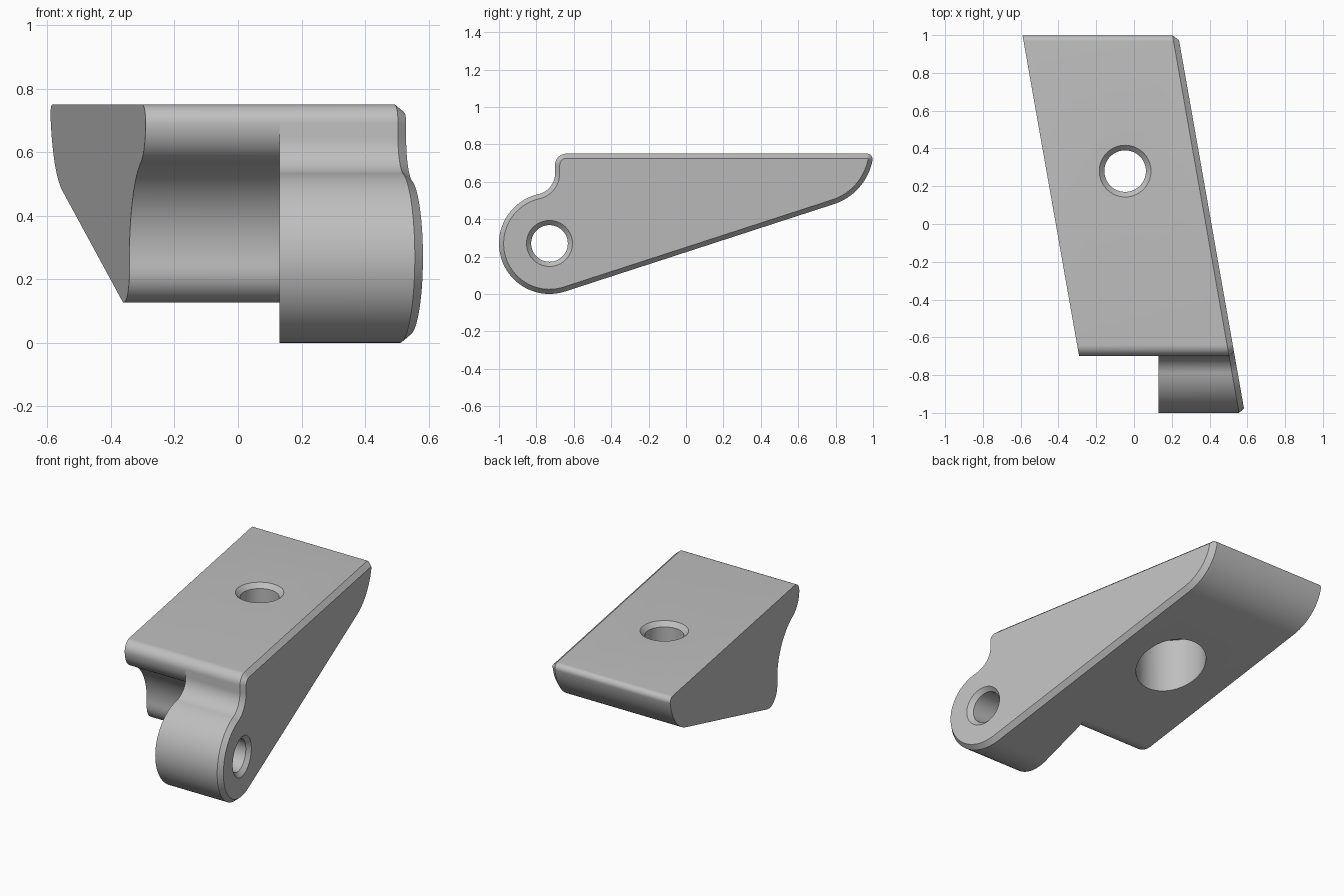
import bpy
import bmesh
from math import sin, cos, radians, degrees, atan2, sqrt, hypot, tan
from mathutils import Vector

cube = bpy.data.objects.get("Cube")
if cube:
    bpy.data.objects.remove(cube, do_unlink=True)

SHEAR = tan(radians(10))      # slant of both side faces
SLOPE = radians(18)           # rise of the underside
PIVOT = (-0.73, 0.27)
LUG_R = 0.27


def arc(c, r, a0, a1, n=16):
    """Points on an arc from angle a0 to a1 in degrees."""
    angles = [radians(a0 + (a1 - a0) * i / n) for i in range(n + 1)]
    return [(c[0] + r * cos(a), c[1] + r * sin(a)) for a in angles]


def angle(a, b):
    return degrees(atan2(b[1] - a[1], b[0] - a[0]))


def inset(points, d):
    """Move a counterclockwise outline inward by d."""
    result = []
    for i, p in enumerate(points):
        a, b = Vector(points[i - 1]), Vector(points[(i + 1) % len(points)])
        p = Vector(p)
        t = ((p - a).normalized() + (b - p).normalized()).normalized()
        result.append((p.x - t.y * d, p.y + t.x * d))
    return result


def loft(name, rings):
    """Join equal rings of points into a closed solid."""
    bm = bmesh.new()
    loops = [[bm.verts.new(p) for p in ring] for ring in rings]
    for a, b in zip(loops, loops[1:]):
        for i in range(len(a)):
            bm.faces.new((a[i - 1], a[i], b[i], b[i - 1]))
    bm.faces.new(loops[0])
    bm.faces.new(loops[-1])
    bmesh.ops.recalc_face_normals(bm, faces=bm.faces)
    mesh = bpy.data.meshes.new(name)
    bm.to_mesh(mesh)
    bm.free()
    obj = bpy.data.objects.new(name, mesh)
    bpy.context.collection.objects.link(obj)
    return obj


def slanted(points, x):
    return [(x - SHEAR * y, y, z) for y, z in points]


def cut(target, cutter):
    """Subtract the cutter and discard it."""
    cutter.hide_render = True
    mod = target.modifiers.new("cut", "BOOLEAN")
    mod.operation = "DIFFERENCE"
    mod.solver = "EXACT"
    mod.object = cutter
    bpy.context.view_layer.objects.active = target
    bpy.ops.object.modifier_apply(modifier=mod.name)
    bpy.data.objects.remove(cutter, do_unlink=True)


# Side outline: lug, sloping underside, curved tail, flat top, front throat
tail_c, tail_r, tip_r = (0.695, 0.773), 0.308, 0.03
tip_z = 0.75 - tip_r
tip_c = (tail_c[0] + sqrt((tail_r - tip_r) ** 2 - (tip_z - tail_c[1]) ** 2), tip_z)
tip_a = angle(tail_c, tip_c)
throat_r = 0.116
throat_c = (-0.70 - throat_r, 0.646)
throat_a = angle(PIVOT, throat_c)
under = degrees(SLOPE) - 90
outline = (arc(PIVOT, LUG_R, throat_a, 360 + under, 48)
           + arc(tail_c, tail_r, under, tip_a, 20)
           + arc(tip_c, tip_r, tip_a, 90, 10)
           + arc((-0.64, 0.69), 0.06, 90, 180, 12)
           + arc(throat_c, throat_r, 0, throat_a - 180, 16)[:-1])

# Slanted body with a chamfered edge on one side
body = loft("hinge_bracket_body", [
    slanted(outline, -0.414),
    slanted(outline, 0.38),
    slanted(inset(outline, 0.025), 0.41)])

# Rounded clearance notch beside the lug
gap_r = 0.32
nose_c, nose_r = (-0.568, 0.692), 0.132
foot_c, foot_r = (-0.311, 0.227), 0.10
nose_a, foot_a = angle(PIVOT, nose_c), angle(PIVOT, foot_c)
notch = (arc(nose_c, nose_r, 180, 180 + nose_a, 16)
         + arc(PIVOT, gap_r, nose_a, foot_a, 28)[1:]
         + arc(foot_c, foot_r, 180 + foot_a, 360 + under, 16)[1:]
         + [(-0.28, -0.2), (-1.3, -0.2), (-1.3, 0.692)])
cut(body, loft("notch_cutter", [[(x, y, z) for y, z in notch] for x in (-1, 0.13)]))

# Vertical bolt hole: countersunk on top, wide counterbore below
bolt = [(0.205, -0.1), (0.205, 0.60), (0.11, 0.60), (0.11, 0.723), (0.16, 0.773)]
cut(body, loft("bolt_hole_cutter", [
    [(x, y, h) for x, y in arc((-0.047, 0.28), r, 0, 360, 64)[:-1]]
    for r, h in bolt]))

# Pivot hole through the lug, chamfered on the slanted face
pivot = [(0.098, -0.45), (0.098, 0.385), (0.148, 0.435)]
cut(body, loft("pivot_hole_cutter", [
    slanted(arc(PIVOT, r, 0, 360, 64)[:-1], x) for r, x in pivot]))

# Plain grey finish
grey = bpy.data.materials.new("plain_grey")
grey.use_nodes = True
colour = (0.52, 0.52, 0.52, 1)
grey.diffuse_color = colour
grey.node_tree.nodes["Principled BSDF"].inputs["Base Color"].default_value = colour
body.data.materials.clear()
body.data.materials.append(grey)

bpy.ops.object.select_all(action="DESELECT")
body.select_set(True)
bpy.context.view_layer.objects.active = body
bpy.ops.object.shade_smooth_by_angle(angle=radians(25))
